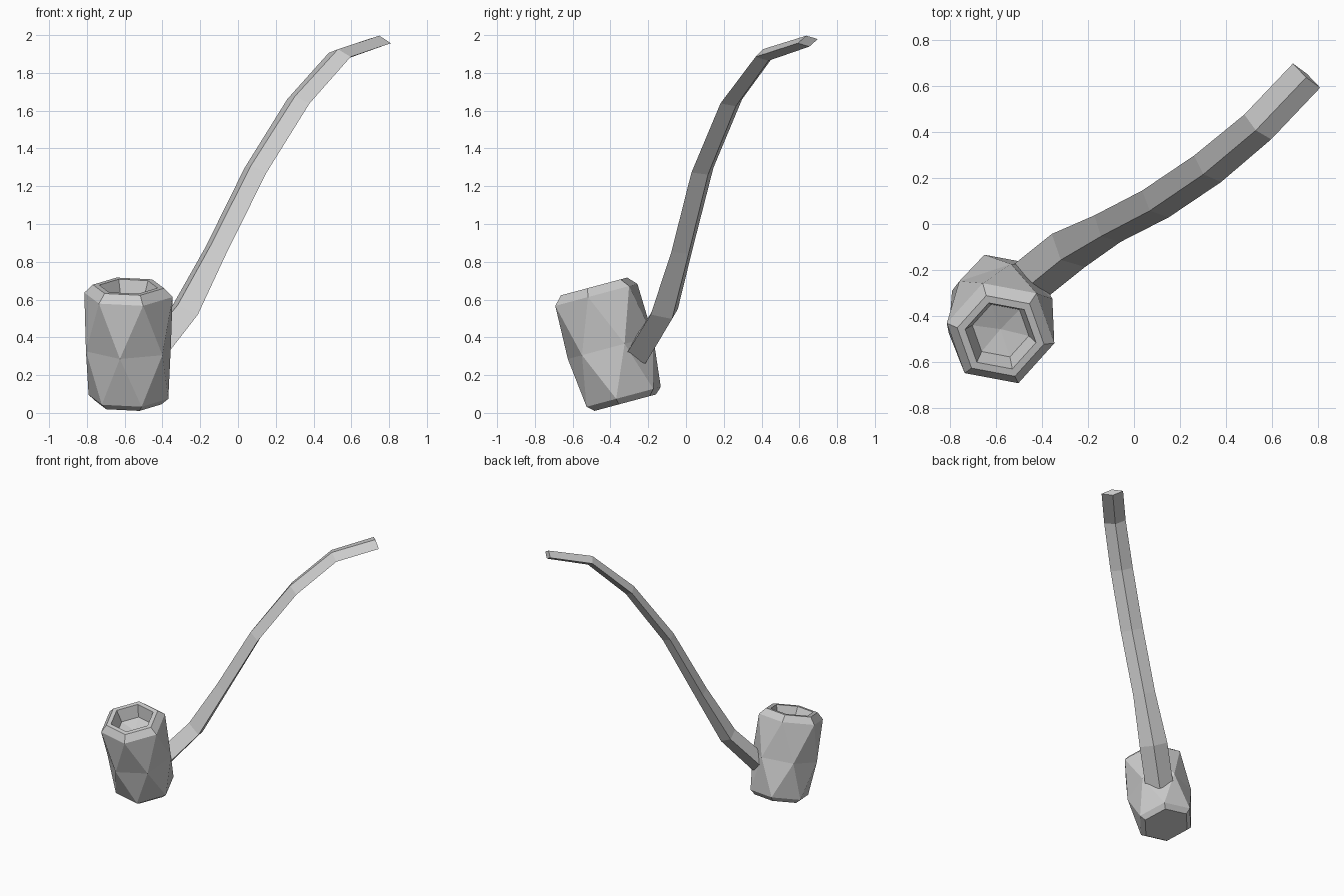
import bpy, bmesh
from math import cos, sin, radians
from mathutils import Vector, Matrix

if "Cube" in bpy.data.objects:
    bpy.data.objects.remove(bpy.data.objects["Cube"])


def loft(name, rings, tip=None):
    """Skin a list of vertex rings; optional tip point closes the last ring as a fan."""
    bm = bmesh.new()
    loops = [[bm.verts.new(p) for p in ring] for ring in rings]
    n = len(loops[0])
    for a, b in zip(loops, loops[1:]):
        for i in range(n):
            j = (i + 1) % n
            bm.faces.new((a[i], a[j], b[j], b[i]))
    bm.faces.new(loops[0][::-1])
    if tip is None:
        bm.faces.new(loops[-1])
    else:
        t = bm.verts.new(tip)
        for i in range(n):
            bm.faces.new((loops[-1][i], loops[-1][(i + 1) % n], t))
    return finish(name, bm)


def finish(name, bm):
    bmesh.ops.recalc_face_normals(bm, faces=bm.faces)
    mesh = bpy.data.meshes.new(name)
    bm.to_mesh(mesh)
    bm.free()
    obj = bpy.data.objects.new(name, mesh)
    bpy.context.collection.objects.link(obj)
    return obj


# Bowl: faceted hexagonal cup whose middle ring is turned by half a side
place = Matrix.Translation((-0.58, -0.33, 0.085)) @ Matrix.Rotation(radians(15), 4, 'X')
bowl_profile = [(0.178, -0.032, 0), (0.215, 0, 0), (0.238, 0.27, 30), (0.238, 0.559, 0),
                (0.192, 0.605, 0), (0.157, 0.605, 0), (0.125, 0.515, 0)]
bm = bmesh.new()
rings = []
for r, h, turn in bowl_profile:
    angles = [radians(-11 + turn + 60 * i) for i in range(6)]
    rings.append([bm.verts.new(place @ Vector((r * cos(a), r * sin(a), h))) for a in angles])
for k, (a, b) in enumerate(zip(rings, rings[1:])):
    for i in range(6):
        j = (i + 1) % 6
        if k == 1:
            bm.faces.new((a[i], a[j], b[i]))
            bm.faces.new((a[j], b[j], b[i]))
        elif k == 2:
            bm.faces.new((a[i], a[j], b[j]))
            bm.faces.new((a[i], b[j], b[i]))
        else:
            bm.faces.new((a[i], a[j], b[j], b[i]))
bm.faces.new(rings[0][::-1])
floor = bm.verts.new(place @ Vector((0, 0, 0.49)))
for i in range(6):
    bm.faces.new((rings[-1][i], rings[-1][(i + 1) % 6], floor))
finish("bowl", bm)

# Stem: diamond section swept along a bent path (x, y, z, half width, half height)
path = [(-0.46, -0.255, 0.31, 0.103, 0.07), (-0.285, -0.115, 0.535, 0.103, 0.065),
        (-0.115, -0.02, 0.865, 0.082, 0.05), (0.093, 0.087, 1.285, 0.083, 0.045),
        (0.32, 0.24, 1.65, 0.083, 0.04), (0.538, 0.422, 1.895, 0.08, 0.035),
        (0.75, 0.645, 1.968, 0.08, 0.03)]
points = [Vector(p[:3]) for p in path]
sections = []
for i, (c, p) in enumerate(zip(points, path)):
    tangent = (points[min(i + 1, 6)] - points[max(i - 1, 0)]).normalized()
    side = Vector((0.7, -0.7, -0.15))
    side = (side - tangent * side.dot(tangent)).normalized()
    up = side.cross(tangent)
    sections.append([c + side * p[3], c + up * p[4], c - side * p[3], c - up * p[4]])
loft("stem", sections)
